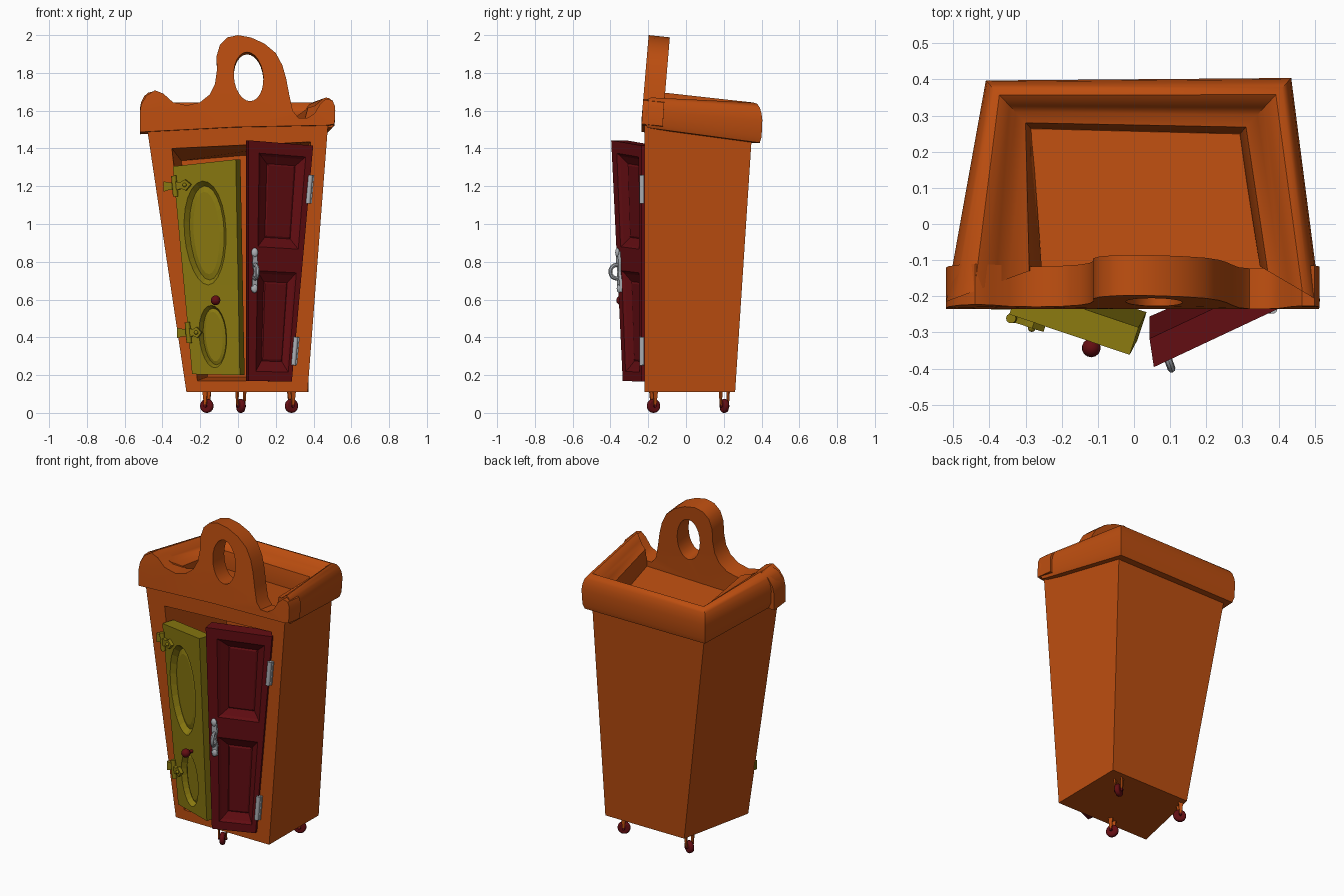
import bpy, bmesh, math
from mathutils import Vector as V

if "Cube" in bpy.data.objects:
    bpy.data.objects.remove(bpy.data.objects["Cube"])


def material(name, rgb):
    m = bpy.data.materials.new(name)
    m.diffuse_color = (*rgb, 1)
    m.use_nodes = True
    m.node_tree.nodes["Principled BSDF"].inputs["Base Color"].default_value = m.diffuse_color
    return m


ORANGE = material("orange wood", (0.50, 0.075, 0.005))
OLIVE = material("olive paint", (0.25, 0.19, 0.005))
RED = material("dark red paint", (0.125, 0.004, 0.006))
STEEL = material("grey steel", (0.42, 0.44, 0.47))


def smooth(ob, deg=40):
    bpy.ops.object.select_all(action='DESELECT')
    bpy.context.view_layer.objects.active = ob
    ob.select_set(True)
    bpy.ops.object.shade_smooth_by_angle(angle=math.radians(deg))


def finish(name, bm, mat, recalc=True, angle=None):
    if recalc:
        bmesh.ops.recalc_face_normals(bm, faces=bm.faces[:])
    me = bpy.data.meshes.new(name)
    bm.to_mesh(me)
    bm.free()
    me.materials.append(mat)
    ob = bpy.data.objects.new(name, me)
    bpy.context.collection.objects.link(ob)
    if angle:
        smooth(ob, angle)
    return ob


def prism(name, pts, off, mat):
    bm = bmesh.new()
    a = [bm.verts.new(p) for p in pts]
    b = [bm.verts.new(V(p) + V(off)) for p in pts]
    n = len(pts)
    bm.faces.new(a)
    bm.faces.new(b[::-1])
    for i in range(n):
        bm.faces.new((a[i], a[(i + 1) % n], b[(i + 1) % n], b[i]))
    return finish(name, bm, mat)


def named(name, mat, angle=40):
    ob = bpy.context.object
    ob.name = name
    ob.data.materials.append(mat)
    smooth(ob, angle)
    return ob


def ball(name, loc, r, mat, scale=(1, 1, 1)):
    bpy.ops.mesh.primitive_uv_sphere_add(segments=14, ring_count=8, radius=r, location=loc)
    bpy.context.object.scale = scale
    return named(name, mat)


def rod(name, a, b, r, mat, seg=10):
    a, b = V(a), V(b)
    bpy.ops.mesh.primitive_cylinder_add(vertices=seg, radius=r, depth=(b - a).length, location=(a + b) / 2,
                                        rotation=(b - a).to_track_quat('Z', 'Y').to_euler())
    return named(name, mat)


# Hollow tapered cabinet body with a front opening
bm = bmesh.new()
bot = [(-.273, -.22, .11), (.368, -.22, .11), (.372, .26, .11), (-.17, .26, .11)]
top = [(-.482, -.22, 1.51), (.477, -.22, 1.53), (.402, .348, 1.46), (-.372, .348, 1.46)]
opening = [(-.215, -.22, .17), (.285, -.22, .17), (.385, -.22, 1.435), (-.35, -.22, 1.40)]
inside = [(-.16, .23, .19), (.30, .23, .19), (.35, .29, 1.39), (-.30, .29, 1.335)]
B, T, O, I = ([bm.verts.new(p) for p in q] for q in (bot, top, opening, inside))
bm.faces.new(B)
bm.faces.new(T)
bm.faces.new(I)
for i in (1, 2, 3):
    j = (i + 1) % 4
    bm.faces.new((B[i], B[j], T[j], T[i]))
F = [B[0], B[1], T[1], T[0]]
for i in range(4):
    j = (i + 1) % 4
    bm.faces.new((F[i], F[j], O[j], O[i]))
    bm.faces.new((O[i], O[j], I[j], I[i]))
finish("cabinet_body", bm, ORANGE)

# Crown moulding round the left, back and right: (outer xy, inner xy, base z, height scale)
stations = [((-.52, -.215), (-.29, -.13), 1.49, 1), ((-.41, .397), (-.30, .28), 1.43, 1),
            ((.435, .404), (.31, .268), 1.43, 1), ((.515, -.215), (.37, -.13), 1.51, .75)]
profile = [(.9, .0), (.10, .0), (.03, .03), (0, .12), (.03, .155), (.1, .187), (.2, .206), (.34, .213),
           (.46, .203), (.6, .177), (.75, .155), (1, .14), (1.15, .03), (1.1, .0)]
bm = bmesh.new()
rings = []
for o, i, z, s in stations:
    o, i = V(o), V(i)
    rings.append([bm.verts.new((*(o.lerp(i, u)), z + h * s)) for u, h in profile])
n = len(profile)
for r, q in zip(rings, rings[1:]):
    for k in range(n):
        bm.faces.new((r[k], r[(k + 1) % n], q[(k + 1) % n], q[k]))
bm.faces.new(rings[0])
bm.faces.new(rings[-1])
finish("crown_moulding", bm, ORANGE, angle=40)

# Ornamental front crest with an oval hole
outline = [(-.52, 1.487), (-.02, 1.513), (.475, 1.523), (.512, 1.53), (.513, 1.625), (.50, 1.655), (.465, 1.663),
           (.435, 1.635), (.405, 1.585), (.365, 1.56), (.32, 1.562), (.29, 1.60), (.272, 1.68), (.255, 1.77),
           (.235, 1.84), (.20, 1.905), (.14, 1.955), (.07, 1.987), (.0, 2.0), (-.055, 1.988), (-.095, 1.95),
           (-.113, 1.89), (-.112, 1.81), (-.122, 1.74), (-.15, 1.685), (-.20, 1.645), (-.27, 1.628),
           (-.345, 1.645), (-.395, 1.69), (-.44, 1.708), (-.485, 1.68), (-.512, 1.635), (-.52, 1.59)]
hole = [(.056 + .078 * math.cos(a) - .008 * math.sin(a), 1.78 + .13 * math.sin(a))
        for a in (2 * math.pi * k / 24 for k in range(24))]
bm = bmesh.new()
for loop in (outline, hole):
    vs = [bm.verts.new((x, -.235 + max(0, z - 1.56) * .085, z)) for x, z in loop]
    for k in range(len(vs)):
        bm.edges.new((vs[k], vs[k - 1]))
bmesh.ops.triangle_fill(bm, use_beauty=True, edges=bm.edges[:], normal=(0, -1, 0))
ext = bmesh.ops.extrude_face_region(bm, geom=bm.faces[:])
bmesh.ops.translate(bm, vec=(0, .112, -.012), verts=[g for g in ext['geom'] if isinstance(g, bmesh.types.BMVert)])
finish("front_crest", bm, ORANGE, angle=40)


# Doors: slab mapped on (u, v, depth), with recessed panels built in cells
def door(name, corners, inward, thick, panels, sides, recess, mat):
    c = [V(p) for p in corners]
    inward = V(inward).normalized()

    def P(u, v, d=0):
        return c[0].lerp(c[1], u).lerp(c[3].lerp(c[2], u), v) + inward * d
    bm = bmesh.new()

    def face(*pts):
        bm.faces.new([bm.verts.new(p) for p in pts])

    def cell(u0, u1, v0, v1):
        face(P(u0, v0), P(u1, v0), P(u1, v1), P(u0, v1))
    v = 0
    for u0, u1, v0, v1 in panels:
        cell(0, 1, v, v0)
        cell(0, u0, v0, v1)
        cell(u1, 1, v0, v1)
        loops = []
        for k, (s, d) in enumerate([(1, 0)] + recess):
            loop = []
            for i in range(sides):
                a = 2 * math.pi * (i + .5 * (sides == 4)) / sides
                x, y = math.cos(a), math.sin(a)
                if k == 0 or sides == 4:
                    m = max(abs(x), abs(y))
                    x, y = x / m, y / m
                loop.append(bm.verts.new(P((u0 + u1) / 2 + x * s * (u1 - u0) / 2,
                                           (v0 + v1) / 2 + y * (1 - (1 - s) * .55) * (v1 - v0) / 2, d)))
            loops.append(loop)
        for a, b in zip(loops, loops[1:]):
            for i in range(sides):
                j = (i + 1) % sides
                bm.faces.new((a[i], a[j], b[j], b[i]))
        bm.faces.new(loops[-1])
        v = v1
    cell(0, 1, v, 1)
    back = [p + inward * thick for p in c]
    for i in range(4):
        j = (i + 1) % 4
        face(c[j], c[i], back[i], back[j])
    face(*back[::-1])
    finish(name, bm, mat, recalc=False)
    return P


G = door("left_door", [(-.243, -.24, .205), (.01, -.32, .20), (-.012, -.362, 1.342), (-.345, -.25, 1.305)],
         (.31, .95, 0), .08, [(.2, .76, .03, .33), (.08, .82, .42, .92)], 24,
         [(.97, 0), (.80, .03), (.60, .022)], OLIVE)
R = door("right_door", [(.055, -.335, .17), (.285, -.235, .165), (.398, -.235, 1.415), (.055, -.396, 1.443)],
         (-.15, .98, 0), .08, [(.17, .9, .04, .46), (.17, .9, .56, .95)], 4,
         [(.9, .012), (.62, .035), (.55, .03)], RED)

# Olive strap hinges on the left door
for nm, v in (("upper", .905), ("lower", .20)):
    h = G(0, v)
    w = .03
    leaf = [(0, -.022), (.12, -.016), (.19, -.026), (.28, 0), (.19, .026), (.12, .016), (0, .022)]
    prism(nm + "_left_hinge_leaf", [G(u, v + dv, 0) for u, dv in leaf], G(0, 0, -.02) - G(0, 0), OLIVE)
    prism(nm + "_left_hinge_plate", [(h.x + x, -.215, h.z + z) for x, z in
          ((0, -.02), (-.03, -.02), (-.06, -.03), (-.06, .025), (-.03, .02), (0, .02))], (0, -.022, 0), OLIVE)
    rod(nm + "_left_hinge_pin", h + V((.005, -.012, -.055)), h + V((-.005, -.012, .055)), .014, OLIVE)
    ball(nm + "_left_hinge_rivet", G(.18, v, -.02), .011, OLIVE)

# Steel hinges on the right door
for nm, v in (("upper", .815), ("lower", .13)):
    a, b = R(1, v - .06), R(1, v + .06)
    rod(nm + "_right_hinge_pin", a, b, .013, STEEL)
    prism(nm + "_right_hinge_plate", [a + V((0, .012, 0)), a + V((.02, .012, 0)), b + V((.02, .012, 0)),
                                      b + V((0, .012, 0))], (0, -.01, 0), STEEL)

# Steel pull handle
plate = [(.07, .37), (.16, .37), (.17, .42), (.14, .455), (.17, .49), (.15, .54), (.08, .54), (.07, .49),
         (.10, .455), (.07, .42)]
prism("handle_plate", [R(u, v) for u, v in plate], R(0, 0, -.014) - R(0, 0), STEEL)
for nm, v in (("upper", .535), ("lower", .385)):
    ball(nm + "_handle_boss", R(.11, v, -.01), .02, STEEL, (.9, .6, 1.2))
bpy.ops.mesh.primitive_torus_add(location=R(.12, .455, -.02), rotation=(0, math.pi / 2, math.radians(20)),
                                 major_radius=.036, minor_radius=.011, major_segments=18, minor_segments=8)
named("handle_loop", STEEL)

# Round knob on the left door
rod("knob_stem", G(.62, .35, .01), G(.62, .35, -.04), .01, RED)
ball("knob", G(.62, .35, -.045), .026, RED)

# Three casters with orange forks
for nm, x, y, yaw in (("front", .015, -.172, 25), ("back_left", -.165, .203, 65), ("back_right", .283, .203, -65)):
    ax = V((math.cos(math.radians(yaw)), math.sin(math.radians(yaw)), 0))
    c = V((x, y, .037))
    wheel = rod(nm + "_caster_wheel", c - ax * .014, c + ax * .014, .037, RED, 18)
    bev = wheel.modifiers.new("rounding", 'BEVEL')
    bev.width, bev.segments = .009, 2
    side = V((-ax.y, ax.x, 0))
    for s in (-1, 1):
        a, b = c + ax * s * .016, c + ax * s * .018 + V((0, 0, .078))
        prism(nm + "_caster_fork", [a - side * .006, a + side * .006, b + side * .014, b - side * .014],
              ax * s * .008, ORANGE)
    rod(nm + "_caster_axle", c - ax * .026, c + ax * .026, .008, RED)
